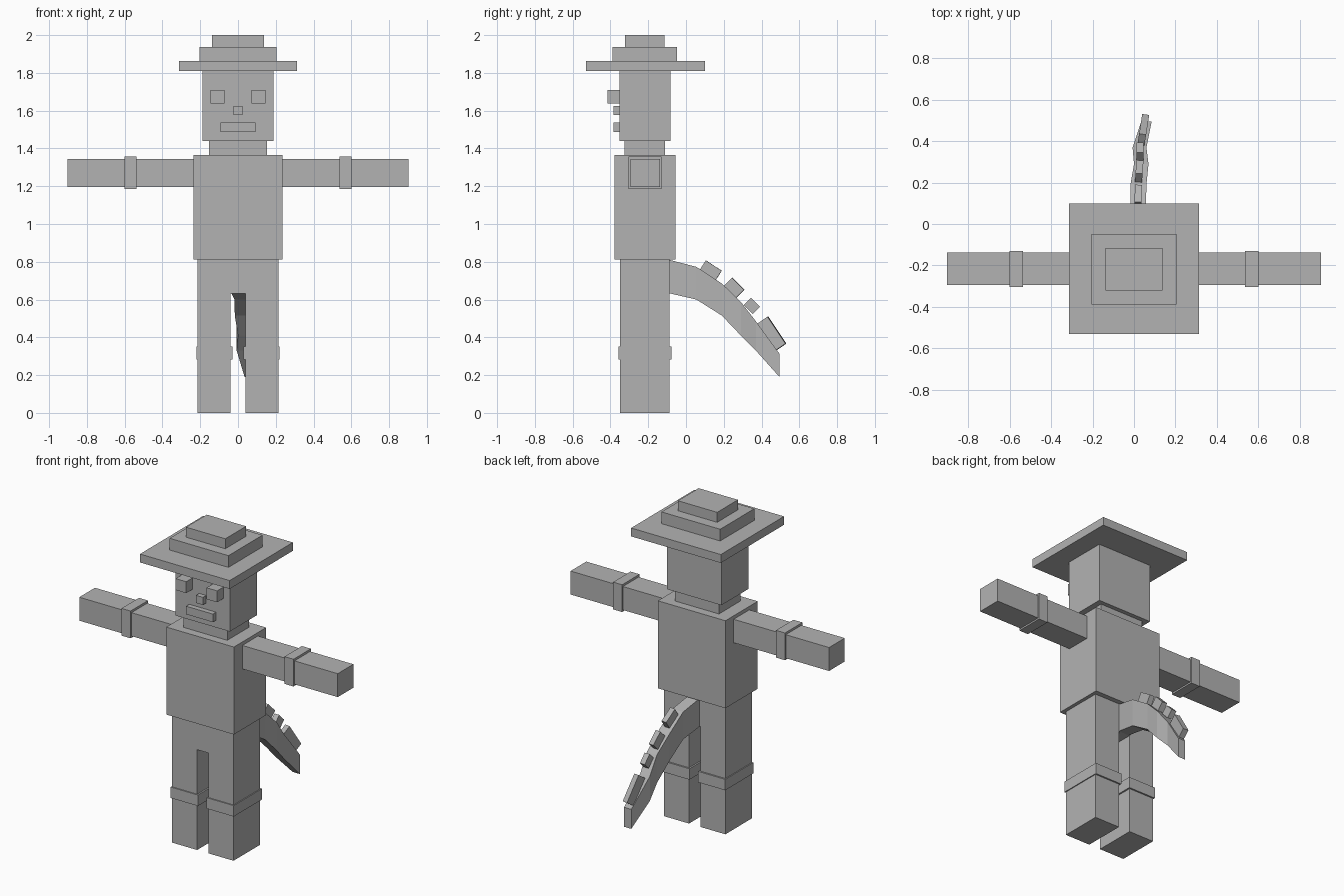
import bpy
import bmesh
from math import radians
from mathutils import Matrix, Vector

cube = bpy.data.objects.get("Cube")
if cube:
    bpy.data.objects.remove(cube, do_unlink=True)

GREY = (0.45, 0.45, 0.45, 1)
grey = bpy.data.materials.new("plain grey")
grey.use_nodes = True
grey.diffuse_color = GREY
grey.node_tree.nodes["Principled BSDF"].inputs["Base Color"].default_value = GREY


def finish(name, bm):
    bmesh.ops.recalc_face_normals(bm, faces=bm.faces)
    mesh = bpy.data.meshes.new(name)
    bm.to_mesh(mesh)
    bm.free()
    mesh.materials.append(grey)
    ob = bpy.data.objects.new(name, mesh)
    bpy.context.collection.objects.link(ob)
    return ob


def box(name, x, y, z):
    """Box from its (low, high) range on each axis."""
    bm = bmesh.new()
    size = Vector([b - a for a, b in (x, y, z)])
    mid = Vector([(a + b) / 2 for a, b in (x, y, z)])
    bmesh.ops.create_cube(bm, size=1, matrix=Matrix.Translation(mid) @ Matrix.Diagonal(size).to_4x4())
    return finish(name, bm)


def centred(name, half, y, z):
    return box(name, (-half, half), y, z)


def pair(name, x, y, z):
    box("left_" + name, x, y, z)
    box("right_" + name, (-x[1], -x[0]), y, z)


# Stepped hat
centred("hat_crown", 0.137, (-0.322, -0.115), (1.937, 2.0))
centred("hat_step", 0.205, (-0.388, -0.048), (1.863, 1.937))
centred("hat_brim", 0.313, (-0.53, 0.1), (1.81, 1.863))

# Head and face
centred("head", 0.189, (-0.352, -0.083), (1.44, 1.81))
pair("eye", (0.071, 0.145), (-0.415, -0.35), (1.637, 1.709))
centred("nose", 0.024, (-0.384, -0.35), (1.576, 1.624))
centred("mouth", 0.093, (-0.384, -0.35), (1.486, 1.537))

# Body and arms
centred("neck", 0.153, (-0.325, -0.11), (1.365, 1.44))
centred("torso", 0.236, (-0.378, -0.056), (0.813, 1.365))
pair("arm", (0.236, 0.902), (-0.294, -0.138), (1.195, 1.343))
pair("arm_band", (0.537, 0.6), (-0.304, -0.13), (1.185, 1.357))

# Hips and legs: one outline pushed from front to back
half = [(0.214, 0), (0.214, 0.813)]
inner = [(0.04, 0.633), (0.04, 0)]
outline = half + [(-x, z) for x, z in half[::-1]]
outline += [(-x, z) for x, z in inner[::-1]] + inner
bm = bmesh.new()
front = bm.faces.new([bm.verts.new((x, -0.35, z)) for x, z in outline])
back = bmesh.ops.extrude_face_region(bm, geom=[front])["geom"]
bmesh.ops.translate(bm, vec=(0, 0.263, 0), verts=[v for v in back if isinstance(v, bmesh.types.BMVert)])
finish("hips_and_legs", bm)
pair("leg_band", (0.03, 0.22), (-0.357, -0.077), (0.283, 0.352))

# Curved tail: y, left x, right x, bottom z, top z of each section
sections = [
    (-0.087, -0.035, 0.04, 0.633, 0.81),
    (0.055, -0.018, 0.057, 0.6, 0.773),
    (0.19, -0.017, 0.06, 0.515, 0.685),
    (0.29, 0.0, 0.07, 0.41, 0.588),
    (0.37, -0.007, 0.06, 0.33, 0.485),
    (0.495, 0.035, 0.085, 0.19, 0.313),
]
bm = bmesh.new()
rings = [[bm.verts.new(p) for p in ((a, y, lo), (b, y, lo), (b, y, hi), (a, y, hi))]
         for y, a, b, lo, hi in sections]
for r, s in zip(rings, rings[1:]):
    for i in range(4):
        j = (i + 1) % 4
        bm.faces.new((r[i], r[j], s[j], s[i]))
bm.faces.new(rings[0])
bm.faces.new(rings[-1])
finish("tail", bm)

# Plates along the tail: centre, length, thickness, slope, turn
plates = [
    ((0.02, 0.13, 0.753), 0.1, 0.064, 33, -2),
    ((0.025, 0.253, 0.661), 0.09, 0.064, 45, -4),
    ((0.03, 0.349, 0.567), 0.068, 0.055, 45, 0),
    ((0.045, 0.455, 0.42), 0.172, 0.064, 56, -9),
]
for n, (spot, length, thick, slope, turn) in enumerate(plates, 1):
    plate = centred(f"tail_plate_{n}", 0.017, (-length / 2, length / 2), (-thick / 2, thick / 2))
    plate.location = spot
    plate.rotation_euler = (radians(-slope), 0, radians(turn))
